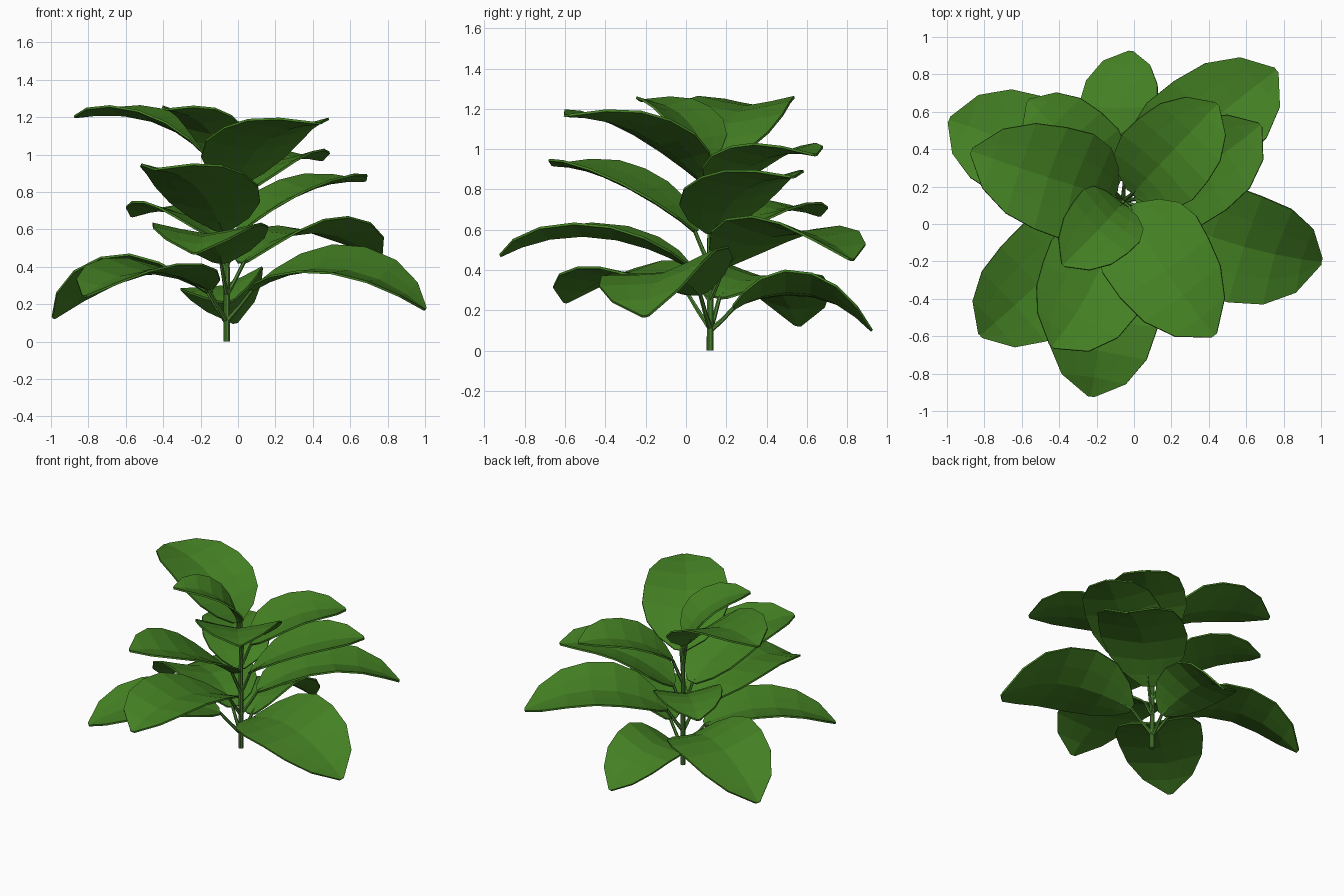
import bpy, bmesh, math
from mathutils import Vector

if "Cube" in bpy.data.objects:
    bpy.data.objects.remove(bpy.data.objects["Cube"])

def material(name, rgb):
    m = bpy.data.materials.new(name)
    m.diffuse_color = (*rgb, 1)
    m.use_nodes = True
    m.node_tree.nodes["Principled BSDF"].inputs["Base Color"].default_value = m.diffuse_color
    return m

LEAF = material("leaf green", (0.058, 0.22, 0.017))
STEM = material("stem green", (0.07, 0.225, 0.028))
SX, SY = -0.06, 0.12                       # stem axis
UP = Vector((0, 0, 1))

def add_object(name, bm, mat):
    me = bpy.data.meshes.new(name)
    bmesh.ops.recalc_face_normals(bm, faces=bm.faces)
    bm.to_mesh(me)
    bm.free()
    me.materials.append(mat)
    ob = bpy.data.objects.new(name, me)
    bpy.context.collection.objects.link(ob)
    return ob

def tube(name, pts, radii, sides=6):
    """Capped low-poly tube along a path."""
    bm = bmesh.new()
    rings = []
    for i, p in enumerate(pts):
        d = (pts[min(i + 1, len(pts) - 1)] - pts[max(i - 1, 0)]).normalized()
        a = d.cross(Vector((0.3, 1, 0.1))).normalized()
        b = d.cross(a)
        rings.append([bm.verts.new(p + radii[i] * (a * math.cos(k * math.tau / sides)
                      + b * math.sin(k * math.tau / sides))) for k in range(sides)])
    for r, s in zip(rings, rings[1:]):
        for k in range(sides):
            bm.faces.new((r[k], r[(k + 1) % sides], s[(k + 1) % sides], s[k]))
    bm.faces.new(rings[0][::-1])
    bm.faces.new(rings[-1])
    return add_object(name, bm, STEM)

# (position along the blade, share of full width)
OUTLINE = [(0, .15), (.08, .56), (.2, .88), (.36, 1.03), (.54, 1), (.72, .89), (.88, .59), (1, .06)]

def leaf(name, base, mid, tip, width, roll, fold):
    """Folded, arched blade around a midrib through three points."""
    a, b, c = Vector(base), Vector(mid), Vector(tip)
    mid_at = lambda t: (a * (2 * (t - .5) * (t - 1)) + b * (4 * t * (1 - t))
                        + c * (2 * t * (t - .5)))
    bm = bmesh.new()
    rows = []
    for t, w in OUTLINE:
        d = (mid_at(t + .02) - mid_at(t - .02)).normalized()
        side = UP.cross(d).normalized()
        nor = d.cross(side)
        r = math.radians(roll)
        side, nor = side * math.cos(r) + nor * math.sin(r), nor * math.cos(r) - side * math.sin(r)
        h = w * width / 2
        rows.append([bm.verts.new(mid_at(t) + side * h * u + nor * h * fold * abs(u) ** 1.2)
                     for u in (-1, -.5, 0, .5, 1)])
    for r, s in zip(rows, rows[1:]):
        for k in range(4):
            bm.faces.new((r[k], s[k], s[k + 1], r[k + 1]))
    ob = add_object(name, bm, LEAF)
    sol = ob.modifiers.new("thickness", "SOLIDIFY")
    sol.thickness = 0.012
    sol.offset = 0
    # stalk from the stem to the blade
    z0 = max(a.z - 0.17, 0.1)
    p0, p1 = Vector((SX, SY, z0)), Vector((SX, SY, z0)).lerp(a, .5) - UP * 0.005
    tube(name + "_stalk", [p0, p1, a, mid_at(.1)], [.014, .011, .010, .006])

# Main stem
tube("stem", [Vector((SX, SY, z)) for z in (0, .35, .7, .95)], [.018, .017, .014, .009], 8)

# Lowest tier
leaf("low_right_leaf", (.08, .07, .28), (.55, -.11, .383), (1.0, -.2, .17), .61, 13, .19)
leaf("low_front_left_leaf", (-.16, .01, .28), (-.49, -.3, .375), (-.82, -.595, .24), .57, -3, .19)
leaf("low_left_leaf", (-.16, .165, .26), (-.565, .39, .36), (-.985, .555, .125), .59, 8, .19)
leaf("low_back_leaf", (-.05, .235, .21), (-.075, .59, .29), (-.015, .92, .1), .44, -15, .2)
# Second tier
leaf("second_front_leaf", (-.09, .01, .42), (-.16, -.475, .57), (-.23, -.92, .47), .59, 0, .2)
leaf("second_back_right_leaf", (.03, .19, .42), (.375, .515, .585), (.76, .82, .45), .58, -5, .19)
leaf("second_back_left_leaf", (-.115, .185, .55), (-.325, .425, .69), (-.565, .66, .67), .45, 2, .19)
# Middle tier
leaf("middle_front_leaf", (-.085, .045, .59), (-.225, -.33, .835), (-.44, -.655, .92), .58, 0, .19)
leaf("middle_right_leaf", (.01, .135, .58), (.345, .29, .8), (.675, .53, .86), .52, 0, .2)
leaf("middle_back_leaf", (-.005, .165, .78), (.2, .385, .955), (.445, .64, .97), .50, 0, .2)
# Top tier
leaf("top_front_leaf", (-.02, .09, .83), (.155, -.225, 1.08), (.43, -.595, 1.165), .57, 0, .19)
leaf("top_left_leaf", (-.105, .145, .92), (-.43, .24, 1.17), (-.87, .39, 1.2), .57, 0, .19)
leaf("top_small_leaf", (-.07, .105, .95), (-.18, -.02, 1.16), (-.38, -.22, 1.24), .40, 0, .2)
